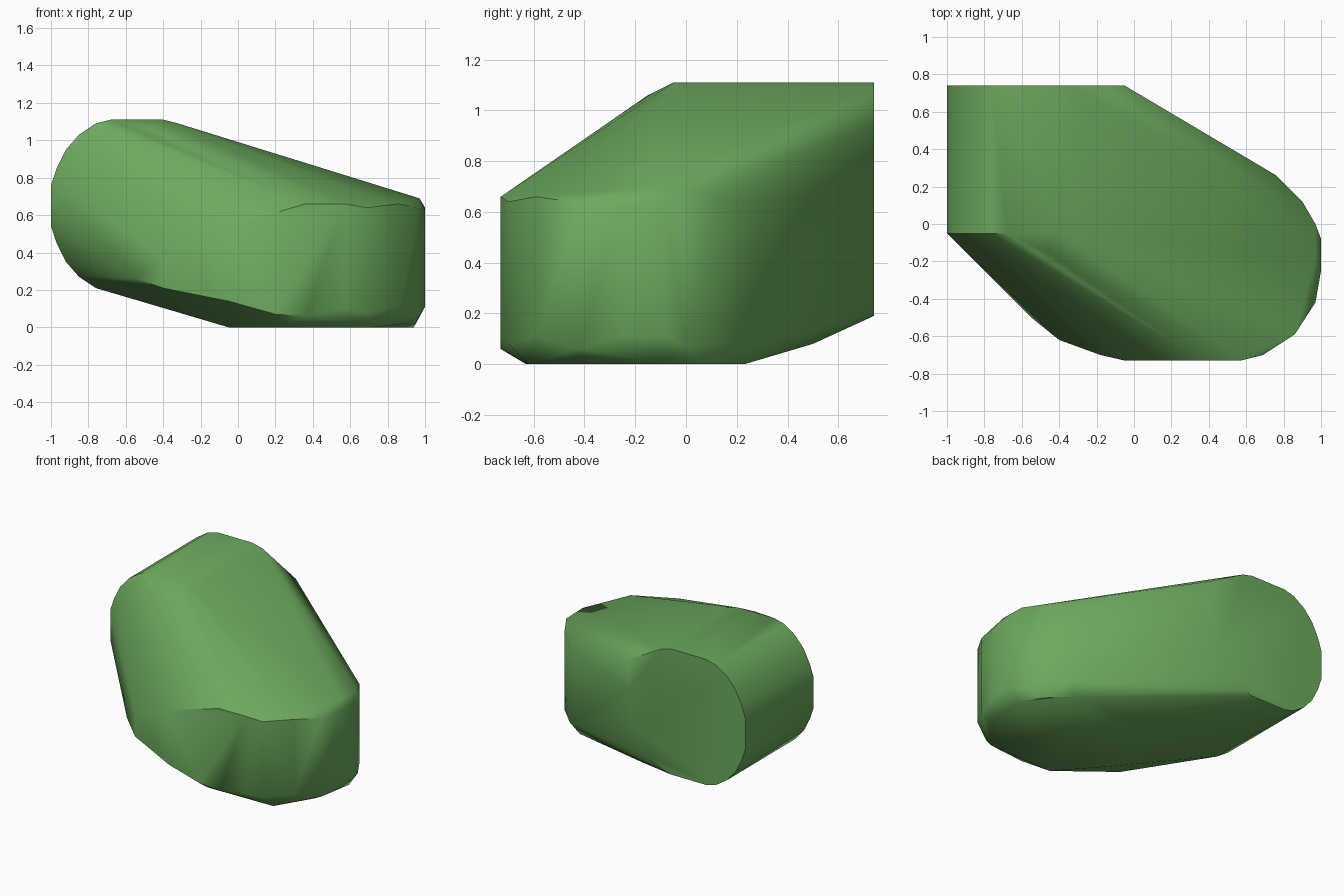
import bpy, bmesh, math

cube = bpy.data.objects.get("Cube")
if cube:
    bpy.data.objects.remove(cube, do_unlink=True)

green = bpy.data.materials.new("leaf_green")
green.use_nodes = True
colour = (0.15, 0.40, 0.11, 1.0)
green.diffuse_color = colour
green.node_tree.nodes["Principled BSDF"].inputs["Base Color"].default_value = colour

points = []

# Rounded barrel lying along y, built from one mirrored quarter profile
CX, CZ = -0.54, 0.65
quarter = [(0.14, 0.46), (0.22, 0.44), (0.31, 0.38),
           (0.38, 0.30), (0.43, 0.20), (0.46, 0.11)]
for dx, dz in quarter:
    for sx in (-1, 1):
        for sz in (-1, 1):
            for y in (-0.05, 0.74):
                points.append((CX + sx * dx, y, CZ + sz * dz))
points += [(-0.05, 0.74, 0.72), (-0.05, 0.74, 0.94), (-0.46, -0.15, 1.06)]

# Upright rounded wall: x, y, top height, bottom height
wall = [(0.76, 0.26, 0.63, 0.08), (0.90, 0.12, 0.66, 0.08),
        (0.97, 0.00, 0.685, 0.07), (1.00, -0.08, 0.64, 0.11),
        (1.00, -0.25, 0.63, 0.11), (0.97, -0.42, 0.635, 0.06),
        (0.86, -0.59, 0.66, 0.11), (0.69, -0.70, 0.64, 0.08),
        (0.57, -0.73, 0.66, 0.10), (0.36, -0.73, 0.66, 0.06),
        (0.20, -0.73, 0.61, 0.07), (-0.05, -0.73, 0.54, 0.14),
        (-0.18, -0.70, 0.49, 0.23), (-0.40, -0.62, 0.37, 0.21)]
for x, y, top, low in wall:
    points += [(x, y, top), (x, y, low)]
points += [(-0.55, -0.50, 0.26), (0.97, -0.19, 0.69)]

# Flat underside and its run up to the barrel
points += [(0.20, -0.63, 0), (0.72, -0.62, 0), (0.90, -0.40, 0.02),
           (0.94, -0.06, 0), (0.86, 0.08, 0), (0.70, 0.23, 0),
           (0.20, 0.23, 0), (-0.05, 0.00, 0), (-0.05, -0.35, 0),
           (0.00, 0.50, 0.08), (-0.65, -0.20, 0.21)]

# Wrap everything in one convex skin
bm = bmesh.new()
for p in points:
    bm.verts.new(p)
bmesh.ops.convex_hull(bm, input=bm.verts)
loose = [v for v in bm.verts if not v.link_faces]
bmesh.ops.delete(bm, geom=loose, context='VERTS')
bmesh.ops.dissolve_limit(bm, angle_limit=math.radians(1),
                         verts=bm.verts, edges=bm.edges)
bmesh.ops.recalc_face_normals(bm, faces=bm.faces)
mesh = bpy.data.meshes.new("rounded_block")
bm.to_mesh(mesh)
bm.free()
mesh.materials.append(green)
block = bpy.data.objects.new("rounded_block", mesh)
bpy.context.collection.objects.link(block)

# Soft shading with crisp rims
bpy.ops.object.select_all(action='DESELECT')
block.select_set(True)
bpy.context.view_layer.objects.active = block
bpy.ops.object.shade_smooth_by_angle(angle=math.radians(42))
